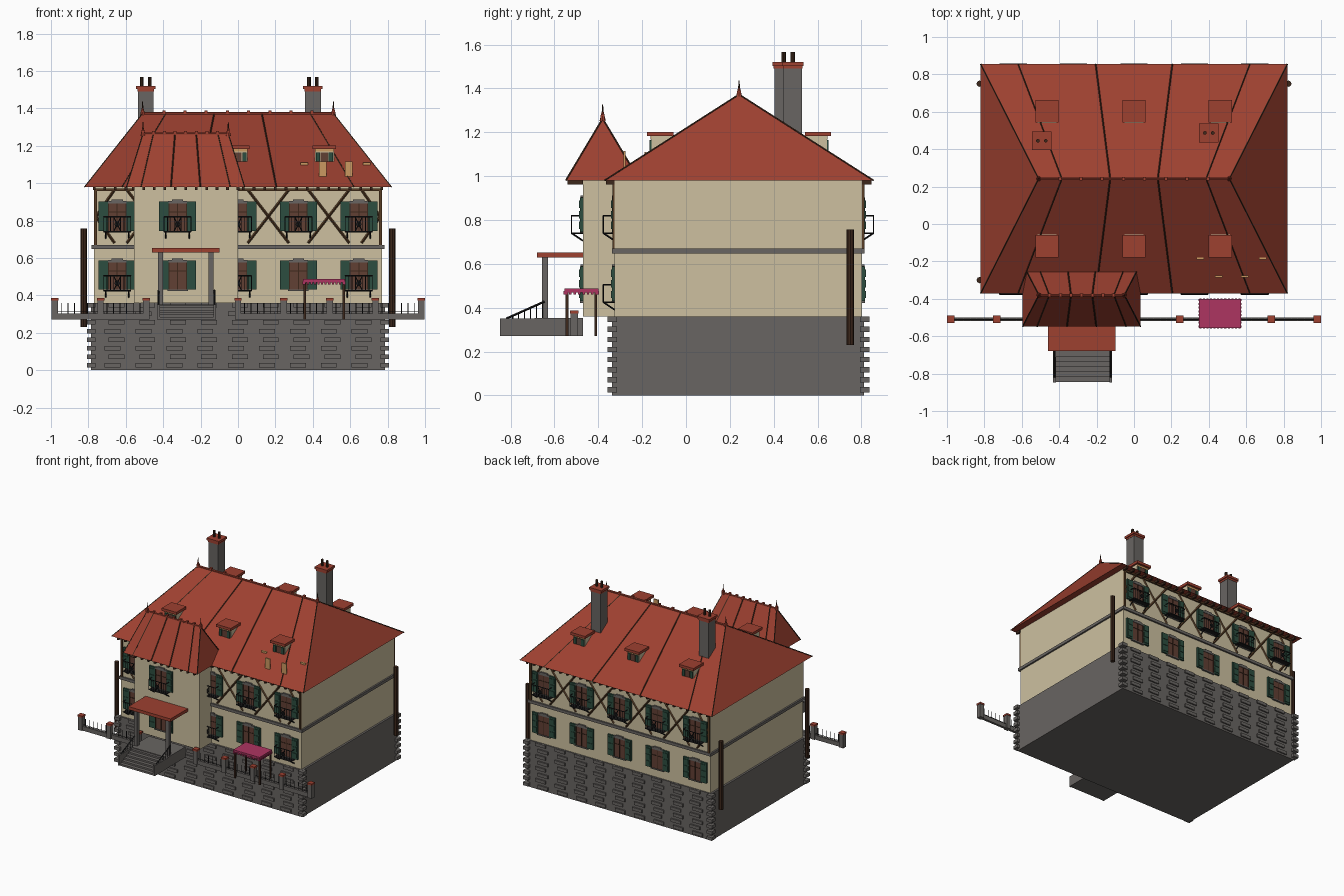
import bpy, bmesh
from mathutils import Vector, Matrix

cube = bpy.data.objects.get("Cube")
if cube:
    bpy.data.objects.remove(cube, do_unlink=True)

COLOURS = {
    "roof red": (0.34, 0.052, 0.03), "cream plaster": (0.61, 0.53, 0.35),
    "grey stone": (0.14, 0.13, 0.122), "shutter green": (0.025, 0.075, 0.05),
    "window brown": (0.12, 0.05, 0.034), "dark brown": (0.045, 0.02, 0.011),
    "awning pink": (0.42, 0.035, 0.12), "tan wood": (0.6, 0.32, 0.12),
    "black iron": (0.012, 0.012, 0.013), "timber": (0.095, 0.045, 0.018)}
MATS = {}
for label, rgb in COLOURS.items():
    m = bpy.data.materials.new(label)
    m.use_nodes = True
    m.diffuse_color = (*rgb, 1)
    m.node_tree.nodes["Principled BSDF"].inputs["Base Color"].default_value = (*rgb, 1)
    MATS[label] = m


class Part:
    """One object of one colour, gathered from boxes and rods."""
    def __init__(self, name, colour):
        self.name, self.colour, self.bm = name, colour, bmesh.new()

    def box(self, x, y, z):
        lo = Vector(min(p) for p in (x, y, z))
        hi = Vector(max(p) for p in (x, y, z))
        mat = Matrix.Translation((lo + hi) / 2) @ Matrix.Diagonal((*(hi - lo), 1))
        bmesh.ops.create_cube(self.bm, size=1, matrix=mat)

    def rod(self, a, b, r, r2=None, sides=4):
        a, b = Vector(a), Vector(b)
        turn = (b - a).to_track_quat('Z', 'Y').to_matrix().to_4x4()
        bmesh.ops.create_cone(self.bm, cap_ends=True, segments=sides, radius1=r,
                              radius2=r if r2 is None else r2, depth=(b - a).length,
                              matrix=Matrix.Translation((a + b) / 2) @ turn)

    def done(self):
        mesh = bpy.data.meshes.new(self.name)
        self.bm.to_mesh(mesh)
        self.bm.free()
        mesh.materials.append(MATS[self.colour])
        obj = bpy.data.objects.new(self.name, mesh)
        bpy.context.collection.objects.link(obj)


def mid(c, w):
    return (c - w / 2, c + w / 2)


def solid(name, colour, *boxes):
    p = Part(name, colour)
    for b in boxes:
        p.box(*b)
    p.done()


FRONT, BACK, TOWER = -0.325, 0.803, -0.47
EAVE = 0.98

# Walls, stone base and belt course
solid("stone_base", "grey stone", ((-0.785, 0.785), (-0.338, 0.812), (0, 0.36)))
solid("main_walls", "cream plaster", ((-0.77, 0.77), (FRONT, BACK), (0.36, EAVE)))
solid("tower_walls", "cream plaster", ((-0.556, 0), (TOWER, -0.2), (0.36, EAVE)))
solid("belt_course", "grey stone", ((-0.782, 0.782), (-0.337, 0.815), (0.648, 0.67)))

# Corner quoins and raised blocks on the base
quoins, blocks = Part("corner_quoins", "grey stone"), Part("base_blocks", "grey stone")
for row in range(8):
    z = mid(0.025 + row * 0.046, 0.024)
    for x in (-0.785, 0.785):
        for y in (-0.336, 0.815):
            quoins.box(mid(x, 0.044), mid(y, 0.044), z)
    for y in (-0.338, 0.812):
        for col in range(9):
            blocks.box(mid((col - 4) * 0.165 + (row % 2 - 0.5) * 0.02, 0.085), mid(y, 0.02), z)
quoins.done()
blocks.done()


# Hipped roofs with seams, ridge beads and finials
def hip_roof(name, cx, cy, half_x, half_y, half_ridge, top, bead_count):
    bm = bmesh.new()
    base = [bm.verts.new((cx + sx * half_x, cy + sy * half_y, EAVE))
            for sx, sy in ((-1, -1), (1, -1), (1, 1), (-1, 1))]
    l, r = [bm.verts.new((cx + s * half_ridge, cy, top)) for s in (-1, 1)]
    a, b, c, d = base
    for f in ((a, b, r, l), (c, d, l, r), (b, c, r), (d, a, l), (d, c, b, a)):
        bm.faces.new(f)
    mesh = bpy.data.meshes.new(name)
    bm.to_mesh(mesh)
    bm.free()
    mesh.materials.append(MATS["roof red"])
    bpy.context.collection.objects.link(bpy.data.objects.new(name, mesh))
    seams, beads = Part(name + "_seams", "dark brown"), Part(name + "_ridge", "roof red")
    for s in (-1, 1):
        for f in (-1, -0.755, -0.25, 0.25, 0.755, 1):
            seams.rod((cx + f * half_x, cy + s * half_y, EAVE),
                      (cx + f * half_ridge, cy, top), 0.004)
        tip = cx + s * half_ridge
        beads.rod((tip, cy, top - 0.01), (tip, cy, top + 0.03), 0.014, 0.005, 8)
        seams.rod((tip, cy, top + 0.02), (tip, cy, top + 0.065), 0.005, 0.002)
    beads.rod((cx - half_ridge, cy, top), (cx + half_ridge, cy, top), 0.008, sides=6)
    for i in range(bead_count):
        x = cx + half_ridge * (2 * i / (bead_count - 1) - 1)
        beads.box(mid(x, 0.016), mid(cy, 0.018), mid(top + 0.008, 0.016))
    seams.done()
    beads.done()


hip_roof("main_roof", 0, 0.242, 0.82, 0.613, 0.51, 1.372, 10)
hip_roof("tower_roof", -0.28, -0.38, 0.315, 0.168, 0.228, 1.262, 9)

# Rafter tails under the eaves
tails = Part("rafter_tails", "dark brown")
for i in range(28):
    x = mid((i - 13.5) * 0.057, 0.014)
    tails.box(x, (-0.365, FRONT), (0.962, EAVE))
    tails.box(x, (BACK, 0.845), (0.962, EAVE))
for i in range(11):
    tails.box(mid(-0.28 + (i - 5) * 0.056, 0.014), (-0.54, TOWER), (0.962, EAVE))
tails.done()

# Chimneys with twin pots
stacks, caps = Part("chimney_stacks", "grey stone"), Part("chimney_caps", "roof red")
pots = Part("chimney_pots", "dark brown")
for x, y in ((-0.493, 0.445), (0.4, 0.487)):
    stacks.box(mid(x, 0.085), mid(y, 0.085), (1.1, 1.5))
    caps.box(mid(x, 0.104), mid(y, 0.1), (1.503, 1.52))
    caps.box(mid(x, 0.09), mid(y, 0.09), (1.49, 1.505))
    for s in (-0.021, 0.021):
        pots.rod((x + s, y, 1.51), (x + s, y, 1.567), 0.01, sides=8)
for p in (stacks, caps, pots):
    p.done()

# Dormers
bodies, lids = Part("dormer_bodies", "cream plaster"), Part("dormer_caps", "roof red")
panes, leaves = Part("dormer_windows", "window brown"), Part("dormer_shutters", "shutter green")
trims = Part("dormer_trims", "tan wood")
for x in (-0.465, 0, 0.462):
    for s in (-1, 1):
        def out(d):
            return 0.242 + s * d
        bodies.box(mid(x, 0.1), (out(0.2), out(0.4)), (1.09, 1.182))
        lids.box(mid(x, 0.125), (out(0.3), out(0.42)), (1.182, 1.202))
        panes.box(mid(x, 0.04), (out(0.39), out(0.406)), (1.115, 1.165))
        trims.box(mid(x, 0.1), (out(0.39), out(0.404)), (1.168, 1.182))
        for e in (-0.034, 0.034):
            leaves.box(mid(x + e, 0.022), (out(0.39), out(0.409)), (1.115, 1.165))
for p in (bodies, lids, panes, leaves, trims):
    p.done()

# Upright boards on the front slope
solid("roof_boards", "tan wood",
      *[(mid(x, 0.04), mid(-0.28, 0.01), (1.03, 1.115)) for x in (0.452, 0.592)],
      *[(mid(x, 0.04), mid(-0.185, 0.01), (1.03, 1.11)) for x in (0.355, 0.688)])

# Windows, shutters and iron balconies
panes, leaves = Part("windows", "window brown"), Part("shutters", "shutter green")
bars, lintels = Part("window_bars", "dark brown"), Part("lintels", "grey stone")
iron = Part("balconies", "black iron")


def window(x, wall, s, z, balcony):
    def out(d):
        return wall + s * d
    h = 0.157
    panes.box(mid(x, 0.098), (wall, out(0.008)), (z, z + h))
    lintels.box(mid(x, 0.1), (wall, out(0.012)), (z + h - 0.012, z + h + 0.002))
    lintels.box(mid(x, 0.06), (wall, out(0.012)), (z + h, z + h + 0.01))
    lintels.box(mid(x, 0.11), (wall, out(0.014)), (z - 0.008, z))
    for e in (-0.047, 0, 0.047):
        bars.box(mid(x + e, 0.005), (wall, out(0.011)), (z, z + h))
    bars.box(mid(x, 0.098), (wall, out(0.011)), mid(z + 0.1, 0.004))
    for e in (-0.074, 0.074):
        leaves.box(mid(x + e, 0.05), (wall, out(0.013)), (z, z + h))
        for k in range(3):
            leaves.box(mid(x + e, 0.038), (wall, out(0.017)), mid(z + 0.03 + k * 0.048, 0.034))
    if not balcony:
        return
    lo, hi, far, r = z - 0.005, z + 0.075, out(0.052), 0.0035
    for q in (lo, hi):
        iron.rod((x - 0.073, far, q), (x + 0.073, far, q), r)
        for e in (-0.072, 0.072):
            iron.rod((x + e, wall, q), (x + e, far, q), r)
    for k in range(9):
        e = (k - 4) * 0.018
        if k != 4:
            iron.rod((x + e, far, lo), (x + e, far, hi), 0.002)
    for e in (-0.02, 0.02):
        iron.rod((x - e, far, lo), (x + e, far, hi), 0.003)
    iron.rod((x, far - 0.002, z + 0.035), (x, far + 0.002, z + 0.035), 0.015, sides=8)
    iron.box(mid(x, 0.146), (wall, far), mid(lo, 0.004))
    for e in (-0.062, 0.062):
        iron.rod((x + e, wall, z - 0.04), (x + e, far, lo), 0.004)


UP, LOW = 0.745, 0.43
for i in range(-2, 3):
    x = i * 0.323
    front = TOWER if i == -1 else FRONT
    window(x, front, -1, UP, True)
    window(x, front, -1, LOW, i in (-2, 0, 2))
    window(x, BACK, 1, UP, True)
    window(x, BACK, 1, LOW, False)
for p in (panes, leaves, bars, lintels, iron):
    p.done()

# Timber framing on the upper storey
beams = Part("timber_frame", "timber")
for wall in (FRONT - 0.003, BACK + 0.003):
    for x in (-0.485, -0.162, 0.162, 0.485):
        for s in (-1, 1):
            beams.rod((x - s * 0.11, wall, 0.68), (x + s * 0.11, wall, 0.965), 0.007)
    for s in (-1, 1):
        beams.box(mid(s * 0.762, 0.014), mid(wall, 0.016), (0.67, 0.97))
        for z in (0.68, 0.965):
            beams.rod((s * 0.76, wall, 0.82), (s * 0.66, wall, z), 0.007)
    beams.box((-0.77, 0.77), mid(wall, 0.016), (0.958, 0.972))
beams.done()

# Downpipes
pipes = Part("downpipes", "dark brown")
for x, y in ((0.825, 0.75), (-0.825, 0.75), (-0.825, -0.3)):
    pipes.rod((x, y, 0.23), (x, y, 0.757), 0.017, sides=8)
pipes.done()

# Porch, steps and handrails
solid("porch_canopy", "roof red", ((-0.46, -0.1), (-0.68, TOWER), (0.628, 0.652)))
solid("porch_columns", "grey stone",
      *[(mid(x, 0.026), mid(-0.643, 0.026), (0.35, 0.63)) for x in (-0.415, -0.145)])
stairs = Part("porch_steps", "grey stone")
stairs.box((-0.43, -0.12), (-0.69, TOWER), (0.27, 0.352))
for k in range(6):
    stairs.box((-0.42, -0.13), (-0.845 + k * 0.027, -0.68), (0.27, 0.284 + k * 0.0125))
rails = Part("step_handrails", "black iron")
for x in (-0.425, -0.125):
    stairs.box(mid(x, 0.014), (-0.848, -0.68), (0.27, 0.35))
    rails.rod((x, -0.82, 0.35), (x, -0.645, 0.428), 0.005)
    for k in range(6):
        rails.rod((x, -0.79 + k * 0.027, 0.34), (x, -0.79 + k * 0.027, 0.362 + k * 0.012), 0.0025)
stairs.done()
rails.done()

# Garden fence in two runs
wall, posts = Part("fence_wall", "grey stone"), Part("fence_posts", "grey stone")
tops, pickets = Part("fence_caps", "roof red"), Part("fence_pickets", "black iron")
for start, bays in ((-0.98, 2), (0, 4)):
    end = start + bays * 0.245
    wall.box((start, end), mid(-0.51, 0.018), (0.27, 0.303))
    for i in range(bays + 1):
        x = start + i * 0.245
        posts.box(mid(x, 0.034), mid(-0.51, 0.034), (0.27, 0.373))
        tops.box(mid(x, 0.04), mid(-0.51, 0.04), (0.373, 0.386))
        if i < bays:
            for k in range(1, 7):
                px = x + k * 0.035
                pickets.rod((px, -0.51, 0.3), (px, -0.51, 0.36), 0.0025)
            pickets.rod((x, -0.51, 0.312), (x + 0.245, -0.51, 0.312), 0.002)
for p in (wall, posts, tops, pickets):
    p.done()

# Pink awning on four legs
awning = Part("awning", "awning pink")
awning.box((0.348, 0.572), (-0.555, -0.4), (0.47, 0.487))
for k in range(12):
    for y in (-0.555, -0.4):
        awning.box(mid(0.355 + k * 0.019, 0.011), mid(y, 0.006), (0.459, 0.475))
for k in range(8):
    for x in (0.348, 0.572):
        awning.box(mid(x, 0.006), mid(-0.547 + k * 0.02, 0.011), (0.459, 0.475))
awning.done()
solid("awning_legs", "dark brown",
      *[(mid(x, 0.012), mid(y, 0.012), (0.27, 0.472)) for x in (0.357, 0.566) for y in (-0.543, -0.412)])
